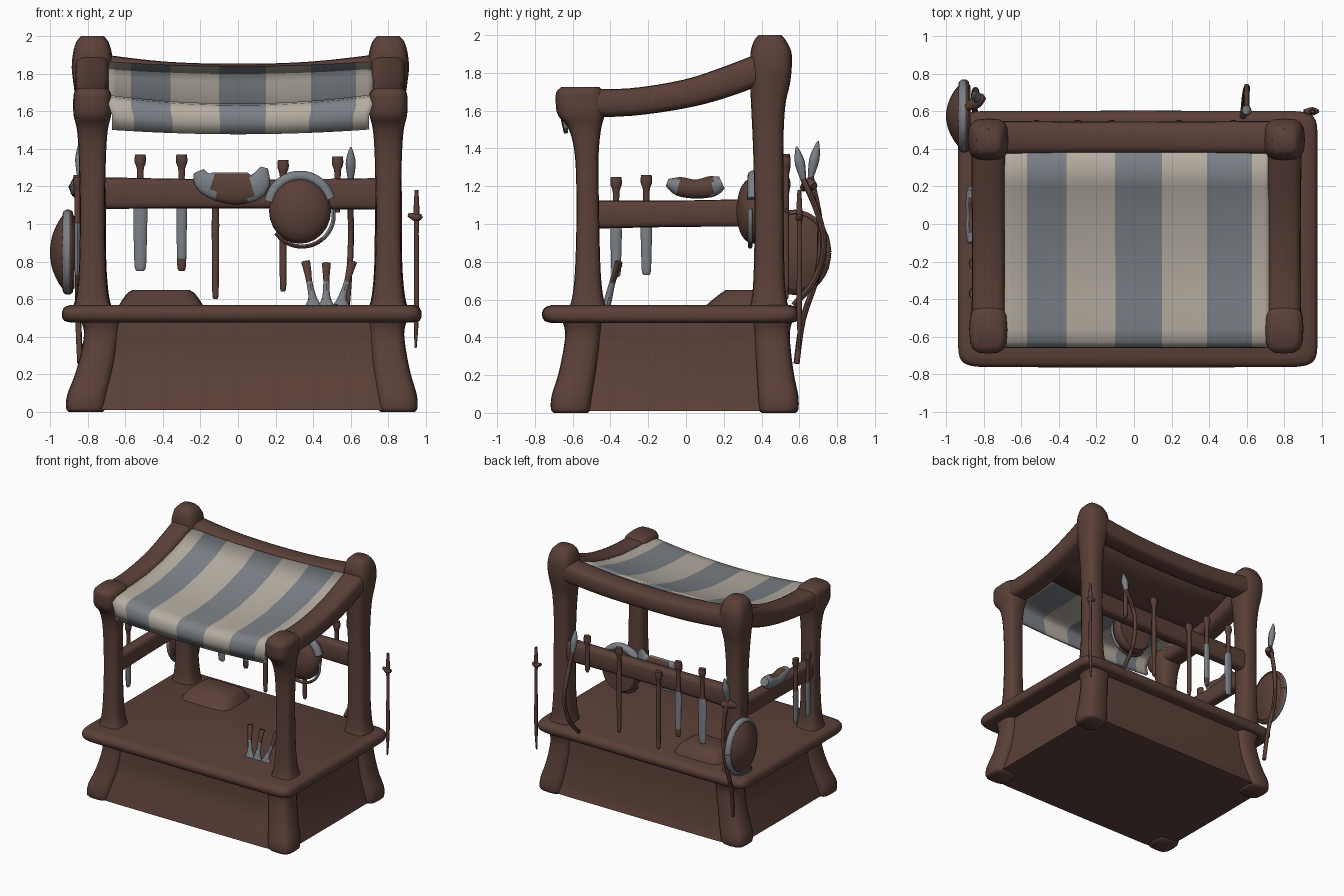
import bpy, bmesh, math
from mathutils import Vector

if "Cube" in bpy.data.objects:
    bpy.data.objects.remove(bpy.data.objects["Cube"])

# ---- colours ----
def material(name, col):
    m = bpy.data.materials.new(name)
    m.diffuse_color = (*col, 1)
    m.use_nodes = True
    m.node_tree.nodes["Principled BSDF"].inputs["Base Color"].default_value = m.diffuse_color
    return m

MATS = [material("dark_wood", (0.105, 0.051, 0.040)),
        material("blue_grey", (0.20, 0.22, 0.245)),
        material("cream_cloth", (0.46, 0.42, 0.36))]
WOOD, GREY, CREAM = 0, 1, 2
X, Y, UP = Vector((1, 0, 0)), Vector((0, 1, 0)), Vector((0, 0, 1))

def finish(name, bm, paint):
    bmesh.ops.recalc_face_normals(bm, faces=bm.faces)
    for f in bm.faces:
        f.material_index = paint(f.calc_center_median()) if callable(paint) else paint
    me = bpy.data.meshes.new(name)
    bm.to_mesh(me)
    bm.free()
    for m in MATS:
        me.materials.append(m)
    ob = bpy.data.objects.new(name, me)
    bpy.context.collection.objects.link(ob)
    bpy.context.view_layer.objects.active = ob
    ob.select_set(True)
    bpy.ops.object.shade_smooth_by_angle(angle=math.radians(45))
    ob.select_set(False)
    return ob

def sweep(name, keys, paint=WOOD, side=X, p=2.0, n=16, steps=4, flat=False):
    """Smooth sweep through keys (x, y, z, half width along side, other half width).
    flat keeps every ring horizontal."""
    k = [keys[0]] + list(keys) + [keys[-1]]
    pts = []
    for i in range(1, len(k) - 2):
        for s in range(steps):
            t = s / steps
            pts.append([0.5 * (2*b + (c-a)*t + (2*a-5*b+4*c-d)*t*t + (3*b-a-3*c+d)*t**3)
                        for a, b, c, d in zip(k[i-1], k[i], k[i+1], k[i+2])])
    pts.append(list(keys[-1]))
    bm = bmesh.new()
    rings = []
    for i, q in enumerate(pts):
        tan = (Vector(pts[min(i+1, len(pts)-1)][:3]) - Vector(pts[max(i-1, 0)][:3])).normalized()
        if flat:
            tan = UP
        u = (side - tan * side.dot(tan)).normalized()
        v = tan.cross(u)
        ring = []
        for j in range(n):
            c, s = math.cos(2*math.pi*j/n), math.sin(2*math.pi*j/n)
            ca = math.copysign(abs(c) ** (2/p), c) * max(q[3], 0.002)
            sa = math.copysign(abs(s) ** (2/p), s) * max(q[4], 0.002)
            ring.append(bm.verts.new(Vector(q[:3]) + u*ca + v*sa))
        rings.append(ring)
    for a, b in zip(rings, rings[1:]):
        for j in range(n):
            bm.faces.new((a[j], a[(j+1) % n], b[(j+1) % n], b[j]))
    bm.faces.new(rings[0])
    bm.faces.new(rings[-1])
    return finish(name, bm, paint)

# ---- base cabinet with flared corner feet ----
sweep("base_panels", [(.02, -.06, .01, .89, .64), (.02, -.06, .1, .865, .615),
                      (.025, -.05, .28, .825, .575), (.03, -.05, .49, .81, .565)], p=14, n=32, flat=True)
for sx in (-1, 1):
    for tag, yb, yt in (("front", -.61, -.545), ("back", .49, .455)):
        xb, xt = (-.81, -.725) if sx < 0 else (.85, .79)
        at = lambda f: (xb + (xt-xb)*f, yb + (yt-yb)*f)
        sweep(f"base_corner_{tag}_{sx}",
              [(*at(0), 0, .09, .09), (*at(0), .02, .105, .105), (*at(.1), .09, .108, .108), (*at(.5), .2, .1, .1),
               (*at(.85), .33, .095, .095), (*at(1), .43, .095, .095), (*at(.9), .5, .11, .11)], p=3.2, flat=True)

# ---- counter slab with soft edges ----
sweep("counter_top", [(.02, -.08, .475, .90, .62), (.02, -.08, .485, .945, .665), (.02, -.08, .52, .958, .683),
                      (.02, -.08, .555, .945, .67), (.02, -.08, .57, .91, .635)], p=20, n=40, flat=True)

# ---- four roof posts ----
for sx, cx in ((-1, -.775), (1, .80)):
    sweep(f"front_post_{sx}",
          [(cx, -.52, .54, .11, .11), (cx, -.52, .6, .088, .085), (cx, -.52, .75, .072, .068),
           (cx, -.52, 1.05, .066, .06), (cx, -.525, 1.35, .072, .062), (cx, -.535, 1.5, .082, .085),
           (cx, -.555, 1.58, .1, .125), (cx, -.56, 1.66, .102, .13), (cx, -.56, 1.70, .097, .125),
           (cx, -.56, 1.725, .075, .1)], p=3.2, flat=True)
    sweep(f"back_post_{sx}",
          [(cx, .44, .54, .11, .11), (cx, .44, .62, .088, .09), (cx, .44, .8, .074, .08),
           (cx, .44, 1.1, .072, .078), (cx, .435, 1.4, .072, .08), (cx, .435, 1.62, .085, .09),
           (cx, .445, 1.74, .1, .105), (cx, .45, 1.83, .11, .11), (cx, .45, 1.91, .103, .108),
           (cx, .445, 1.97, .085, .085), (cx, .445, 2.0, .06, .06)], p=3.2, flat=True)
    # sagging side beams of the roof
    sweep(f"roof_side_beam_{sx}",
          [(cx, -.6, 1.64, .09, .075), (cx, -.3, 1.645, .088, .073), (cx, 0, 1.69, .088, .075),
           (cx, .22, 1.755, .09, .08), (cx, .44, 1.84, .092, .08)], p=3.5)
sweep("roof_back_beam", [(-.78, .46, 1.83, .09, .08), (-.4, .46, 1.79, .087, .075), (0, .46, 1.78, .085, .073),
                         (.4, .46, 1.79, .087, .075), (.8, .46, 1.83, .09, .08)], side=Y, p=3.5)

# ---- tool rails ----
sweep("back_rail", [(-.78, .45, 1.165, .05, .085), (0, .45, 1.16, .048, .077), (.8, .45, 1.16, .05, .085)], side=Y, p=4)
sweep("left_rail", [(-.78, -.52, 1.05, .05, .075), (-.78, 0, 1.055, .048, .07), (-.78, .44, 1.06, .05, .075)], p=4)

# ---- striped canopy with a front valance: rows are (y, z, sag) ----
edges = [-.69, -.57, -.36, -.10, .15, .39, .63, .72]
profile = [(.38, 1.855, .025), (.2, 1.785, .04), (0, 1.73, .045), (-.2, 1.695, .05), (-.4, 1.68, .05), (-.56, 1.68, .05),
           (-.62, 1.672, .05), (-.648, 1.64, .045), (-.65, 1.58, .035), (-.635, 1.505, .025)]

def cloth(name, prof, lower, paint, thick):
    bm = bmesh.new()
    xs = [a + (b-a)*i/3 for a, b in zip(edges, edges[1:]) for i in range(3)] + [edges[-1]]
    rows = [[bm.verts.new((x * (.97 if z < 1.6 else 1), y, z - lower - sag*(1 - (x/.72)**2))) for x in xs]
            for y, z, sag in prof]
    for a, b in zip(rows, rows[1:]):
        for j in range(len(xs) - 1):
            bm.faces.new((a[j], b[j], b[j+1], a[j+1]))
    ob = finish(name, bm, paint)
    mod = ob.modifiers.new("thickness", "SOLIDIFY")
    mod.thickness, mod.offset = thick, 0

def stripe(c):
    band = sum(c.x > e * (.97 if c.z < 1.55 else 1) for e in edges[1:-1])
    return GREY if band % 2 else CREAM

cloth("canopy", profile, 0, stripe, .022)
cloth("canopy_lining", profile[:4], .02, WOOD, .01)

# ---- hanging tools behind the rails ----
def tool(name, x, y, top, bottom, w, blade=None, tip=None, side=X):
    """Knob handle, neck and long shaft; blade/tip are heights where the colour changes."""
    col = lambda c: GREY if blade and c.z < blade and not (tip and c.z < tip) else WOOD
    sweep(name, [(x, y, top, .028, .022), (x, y, top - .04, .03, .024), (x, y, top - .09, .017, .016),
                 (x, y, top - .23, .02, .016), (x, y, top - .28, w, .016), (x, y, bottom + .1, w*.9, .016),
                 (x, y, bottom + .02, w*.8, .014), (x, y, bottom, w*.5, .008)], col, n=10, side=side)

tool("back_knife", -.52, .53, 1.37, .75, .037, 1.12)
tool("back_chisel", -.30, .53, 1.37, .75, .028, 1.12, .83)
tool("back_rod", -.12, .53, 1.24, .60, .02)
tool("back_hook", .24, .53, 1.34, .64, .02)
tool("back_peg", .53, .53, 1.36, 1.06, .018)
tool("left_knife_a", -.855, -.37, 1.25, .72, .03, 1.0, side=Y)
tool("left_knife_b", -.855, -.21, 1.26, .73, .03, 1.0, side=Y)

# ---- crescent headpieces on the rails ----
sweep("back_crescent", [(-.21, .39, 1.28, .02, .03), (-.17, .385, 1.22, .025, .06), (-.03, .385, 1.19, .03, .085),
                        (.1, .385, 1.21, .025, .07), (.14, .39, 1.3, .015, .02)],
      lambda c: GREY if c.z > 1.262 or abs(c.x + .03) > .1 else WOOD, side=Y)
sweep("left_crescent", [(-.85, -.1, 1.22, .035, .02), (-.85, -.04, 1.2, .045, .05), (-.85, .05, 1.185, .045, .05),
                        (-.85, .14, 1.2, .045, .055), (-.85, .19, 1.22, .035, .035)],
      lambda c: GREY if abs(c.y - .05) > .09 or c.x < -.885 else WOOD)

# ---- round helmet on the front of the back rail ----
hx, hz = .33, 1.07
sweep("helmet_dome", [(hx, .41, hz, .15, .16), (hx, .37, hz, .165, .175), (hx, .32, hz, .15, .16),
                      (hx, .285, hz, .1, .11), (hx, .268, hz, .03, .03)], n=24)
arc = lambda a0, a1, r, k: [(math.cos(math.radians(a0 + (a1-a0)*i/k))*r, math.sin(math.radians(a0 + (a1-a0)*i/k))*r)
                            for i in range(k + 1)]
sweep("helmet_rim", [(hx + a, .36, hz + .02 + b, .035, .03) for a, b in arc(15, 170, .165, 8)], GREY, side=Y, n=10)
sweep("helmet_strap", [(hx + .01 + a, .34, hz - .02 + b, .012, .011) for a, b in arc(215, 370, .17, 8)],
      lambda c: GREY if c.x > .45 else WOOD, side=Y, n=8)

# ---- round shield at the back left corner ----
cy, cz = .575, .85
sweep("shield_dome", [(-.87, cy, cz, .16, .19), (-.9, cy, cz, .185, .22), (-.945, cy, cz, .15, .18),
                      (-.985, cy, cz, .08, .1), (-1, cy, cz, .02, .03)], side=Y, n=24)
sweep("shield_rim", [(-.905, cy + a, cz + b*1.18, .028, .022) for a, b in arc(0, 360, .174, 16)],
      lambda c: GREY if c.x < -.89 else WOOD, n=10, steps=2)

# ---- spears and sword leaning on the back ----
def spear(name, path, tip):
    sweep(name + "_shaft", [(*q, .016, .016) for q in path], n=8)
    t = Vector(path[0])
    d = Vector(tip) - t
    sweep(name + "_blade", [(*(t + d*f), w, w) for f, w in ((-.05, .014), (.3, .024), (.55, .026), (.85, .014), (1, .003))], GREY, n=8)

spear("left_spear", [(-.84, .66, 1.25), (-.84, .71, 1.0), (-.85, .70, .75), (-.85, .62, .5), (-.84, .585, .26)], (-.84, .70, 1.44))
sweep("left_spear_guard", [(-.89, .62, 1.19, .02, .02), (-.84, .65, 1.21, .035, .035), (-.80, .68, 1.2, .02, .02)], side=Y, n=8)
spear("right_spear", [(.6, .62, 1.24), (.6, .7, 1.05), (.6, .73, .88), (.59, .68, .7), (.58, .57, .57)], (.6, .585, 1.41))
sweep("sword", [(.95, .6, 1.18, .01, .01), (.95, .6, 1.06, .016, .016), (.95, .6, .95, .012, .012),
                (.95, .6, .55, .014, .014), (.945, .6, .34, .006, .006)], n=8)
sweep("sword_guard", [(.905, .6, 1.05, .01, .01), (.95, .6, 1.035, .022, .022), (.98, .6, 1.045, .01, .01)], side=Y, n=8)

# ---- goods on the counter ----
for i, (x, top) in enumerate(((.38, .8), (.47, .79), (.58, .8))):
    s = (-.02, 0, .03)[i]
    sweep(f"small_knife_{i}", [(x - s, -.42, .565, .045, .02), (x - s*.8, -.41, .61, .022, .02), (x, -.39, .69, .016, .016),
                               (x + s*.5, -.37, .75, .02, .018), (x + s, -.355, top, .024, .02)],
          lambda c: GREY if c.z < .69 else WOOD, n=8)
sweep("counter_board", [(-.41, .29, .555, .23, .2), (-.41, .3, .59, .21, .17), (-.41, .31, .63, .18, .13),
                        (-.41, .31, .65, .15, .1)], p=5, flat=True)
